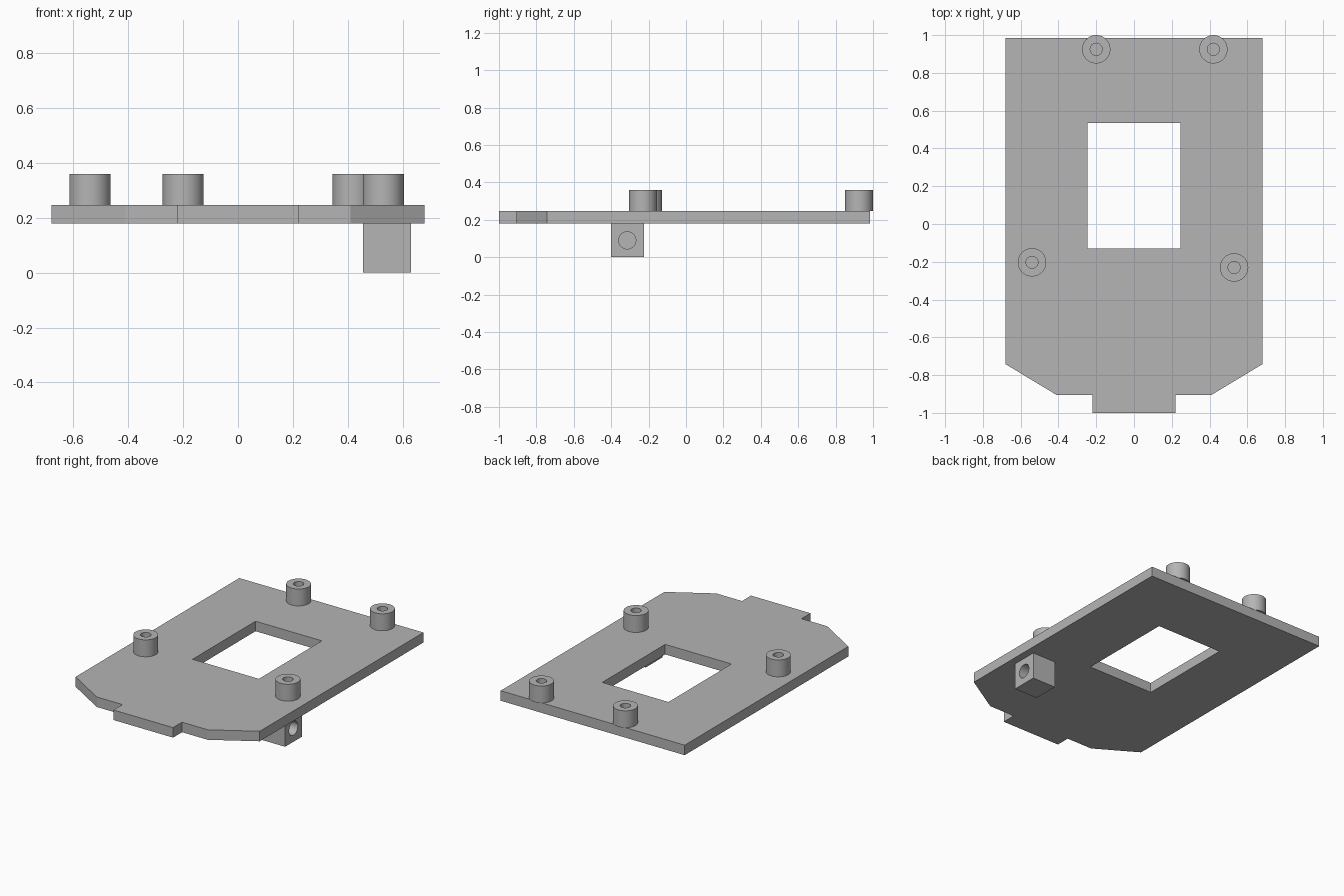
import bpy
import bmesh
import math
from mathutils import Matrix, Vector

default = bpy.data.objects.get("Cube")
if default:
    bpy.data.objects.remove(default, do_unlink=True)

PLATE_BOTTOM, PLATE_TOP, BOSS_TOP = 0.18, 0.247, 0.36

grey = bpy.data.materials.new("plain grey")
grey.use_nodes = True
colour = (0.46, 0.46, 0.46, 1)
grey.diffuse_color = colour
grey.node_tree.nodes["Principled BSDF"].inputs["Base Color"].default_value = colour


def finish(name, bm):
    bmesh.ops.recalc_face_normals(bm, faces=bm.faces)
    mesh = bpy.data.meshes.new(name)
    bm.to_mesh(mesh)
    bm.free()
    mesh.materials.append(grey)
    obj = bpy.data.objects.new(name, mesh)
    bpy.context.collection.objects.link(obj)
    return obj


def box(name, low, high):
    low, high = Vector(low), Vector(high)
    bm = bmesh.new()
    bmesh.ops.create_cube(bm, size=1, matrix=Matrix.Translation((low + high) / 2)
                          @ Matrix.Diagonal((*(high - low), 1)))
    return finish(name, bm)


def cut(target, cutter):
    """Subtract the cutter, apply the result and discard the cutter."""
    mod = target.modifiers.new("cut", 'BOOLEAN')
    mod.operation, mod.solver, mod.object = 'DIFFERENCE', 'EXACT', cutter
    bpy.context.view_layer.objects.active = target
    bpy.ops.object.modifier_apply(modifier=mod.name)
    bpy.data.objects.remove(cutter, do_unlink=True)


def smooth(obj):
    bpy.ops.object.select_all(action='DESELECT')
    obj.select_set(True)
    bpy.context.view_layer.objects.active = obj
    bpy.ops.object.shade_smooth_by_angle(angle=math.radians(35))


# Base plate: mirrored half outline with chamfers and front tab
half = [(0.68, 0.985), (0.68, -0.742), (0.41, -0.905), (0.22, -0.905), (0.22, -1.0)]
outline = half + [(-x, y) for x, y in reversed(half)]
bm = bmesh.new()
face = bm.faces.new([bm.verts.new((x, y, PLATE_BOTTOM)) for x, y in outline])
walls = bmesh.ops.extrude_face_region(bm, geom=[face])["geom"]
bmesh.ops.translate(bm, vec=(0, 0, PLATE_TOP - PLATE_BOTTOM),
                    verts=[v for v in walls if isinstance(v, bmesh.types.BMVert)])
plate = finish("base_plate", bm)
cut(plate, box("window_cutter", (-0.245, -0.13, 0.1), (0.245, 0.535, 0.3)))

# Standoffs: lathed tubes standing on the plate
tube = [(0.032, PLATE_TOP), (0.032, BOSS_TOP), (0.075, BOSS_TOP), (0.075, PLATE_TOP)]
spots = {"back_right": (-0.20, 0.925), "back_left": (0.42, 0.925),
         "front_right": (-0.54, -0.203), "front_left": (0.53, -0.23)}
for label, (x, y) in spots.items():
    bm = bmesh.new()
    verts = [bm.verts.new((r, 0, z)) for r, z in tube]
    edges = [bm.edges.new((verts[i], verts[(i + 1) % 4])) for i in range(4)]
    bmesh.ops.spin(bm, geom=verts + edges, cent=(0, 0, 0), axis=(0, 0, 1),
                   angle=math.tau, steps=48, use_merge=True)
    bmesh.ops.remove_doubles(bm, verts=bm.verts, dist=0.0001)
    bmesh.ops.translate(bm, verts=bm.verts, vec=(x, y, 0))
    smooth(finish(label + "_standoff", bm))

# Mounting block under the plate, with a blind hole in its outer side
block = box("mounting_block", (0.455, -0.402, 0), (0.63, -0.225, PLATE_BOTTOM))
bm = bmesh.new()
bmesh.ops.create_cone(bm, cap_ends=True, segments=48, radius1=0.046, radius2=0.046,
                      depth=0.28, matrix=Matrix.Translation((0.63, -0.314, 0.09))
                      @ Matrix.Rotation(math.pi / 2, 4, 'Y'))
cut(block, finish("hole_cutter", bm))
smooth(block)
